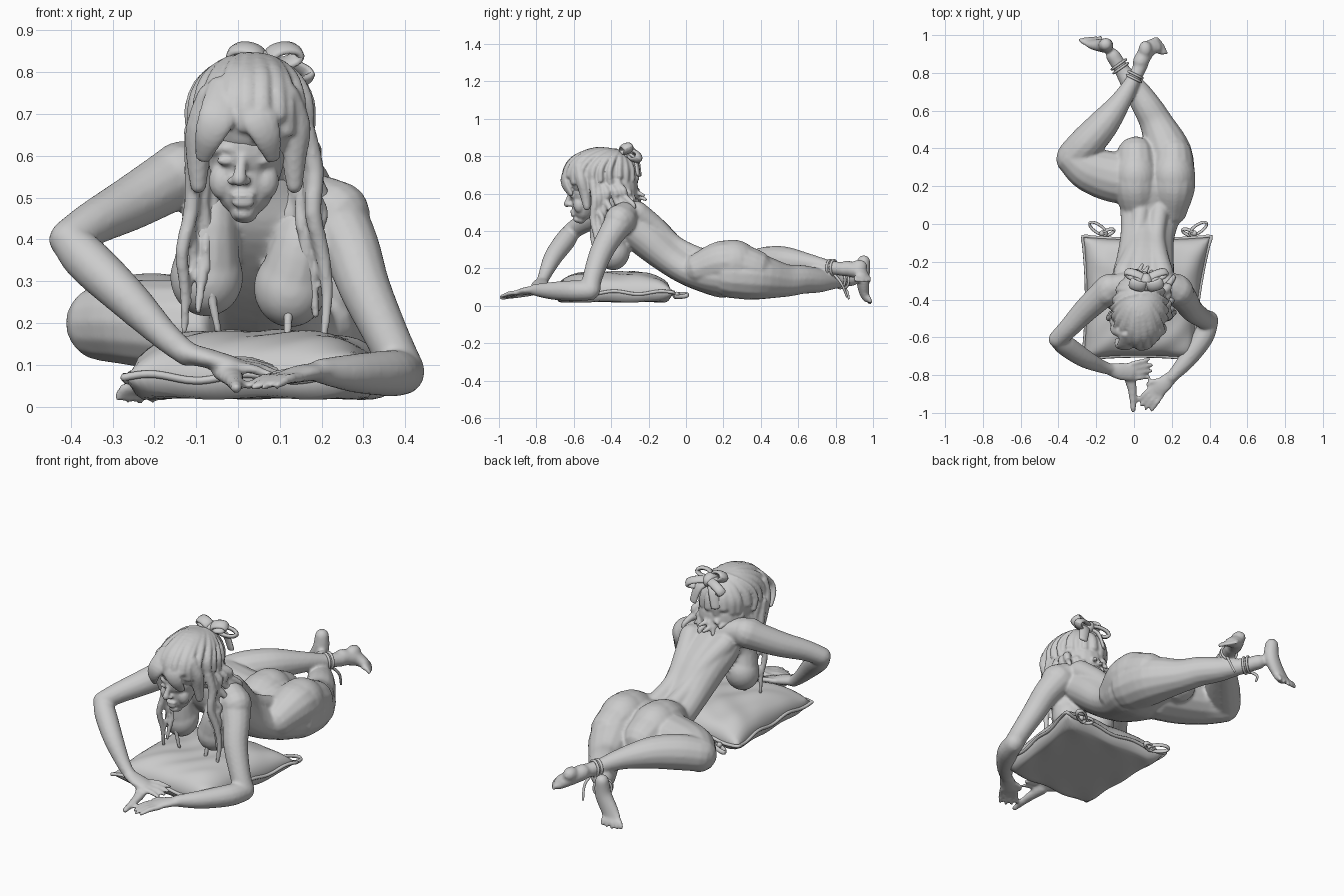
import bpy, bmesh, math, random
from mathutils import Vector, Matrix
random.seed(4)


def spline(pts, steps):
    # Catmull-Rom through rows of (x, y, z, width, depth)
    out, n = [], len(pts)
    for i in range(n - 1):
        p = [pts[max(i - 1, 0)], pts[i], pts[i + 1], pts[min(i + 2, n - 1)]]
        for s in range(steps):
            t = s / steps
            out.append([0.5 * (2 * b + (c - a) * t + (2 * a - 5 * b + 4 * c - d) * t * t
                        + (3 * b - a - 3 * c + d) * t ** 3) for a, b, c, d in zip(*p)])
    return out + [list(pts[-1])]


def tube(bm, pts, hint=(1, 0.2, 0.1), steps=4, sides=14):
    rows = spline([tuple(p) + (p[3],) if len(p) == 4 else tuple(p) for p in pts], steps)
    cs = [Vector(r[:3]) for r in rows]
    side, rings, last = Vector(hint), [], len(rows) - 1
    for i, (c, r) in enumerate(zip(cs, rows)):
        tan = (cs[min(i + 1, last)] - cs[max(i - 1, 0)]).normalized()
        side = (side - tan * side.dot(tan)).normalized()
        up, m = tan.cross(side), min(r[3], r[4])
        caps = [-80, -50, -25, 0] if i == 0 else [0, 25, 50, 80] if i == last else [0]
        for q in map(math.radians, caps):    # rounded ends
            rings.append([bm.verts.new(c + tan * m * math.sin(q) + math.cos(q)
                          * (side * math.cos(a) * r[3] + up * math.sin(a) * r[4]))
                          for a in (2 * math.pi * k / sides for k in range(sides))])
    for a, b in zip(rings, rings[1:]):
        for k in range(sides):
            bm.faces.new((a[k], a[(k + 1) % sides], b[(k + 1) % sides], b[k]))
    bm.faces.new(rings[0][::-1])
    bm.faces.new(rings[-1])


def ball(bm, c, r, rot=(0, 0, 0)):
    m = Matrix.Translation(c)
    for ang, ax in zip(rot, 'XYZ'):
        m = m @ Matrix.Rotation(math.radians(ang), 4, ax)
    bmesh.ops.create_uvsphere(bm, u_segments=20, v_segments=14, radius=1,
                              matrix=m @ Matrix.Diagonal((*r, 1)))


def finish(bm, name, voxel=None, smooth=0):
    bmesh.ops.recalc_face_normals(bm, faces=bm.faces)
    me = bpy.data.meshes.new(name)
    bm.to_mesh(me)
    bm.free()
    me.polygons.foreach_set('use_smooth', [True] * len(me.polygons))
    ob = bpy.data.objects.new(name, me)
    bpy.context.collection.objects.link(ob)
    if voxel:
        m = ob.modifiers.new('fuse', 'REMESH')
        m.mode, m.voxel_size, m.use_smooth_shade = 'VOXEL', voxel, True
    if smooth:
        m = ob.modifiers.new('soften', 'SMOOTH')
        m.factor, m.iterations = 0.5, smooth


def digits(bm, base, tip, across, count, width, r):
    # a fan of fingers or toes
    base, tip, across = Vector(base), Vector(tip), Vector(across).normalized()
    for i in range(count):
        k = i / (count - 1) - 0.5
        a = base + across * k * width
        b = tip + across * k * width * 1.3 - (tip - base) * abs(k) * 0.35
        m = (a + b) / 2 + Vector((0, 0, r * 0.5))
        tube(bm, [(*a, r), (*m, r), (*b, r * 0.75)], steps=3, sides=8)


# ---- Body ----
bm = bmesh.new()
tube(bm, [(.12, .32, .17, .13, .10), (.105, .2, .18, .2, .135), (.085, .05, .195, .163, .10),
          (.07, -.07, .26, .145, .10), (.06, -.2, .37, .155, .115), (.045, -.32, .47, .165, .105),
          (.04, -.38, .54, .10, .075), (.03, -.42, .59, .06, .06), (.025, -.46, .63, .055, .055)],
     hint=(1, .05, -.2), sides=20)
for s in (-1, 1):
    tube(bm, [(.09 + s * .05, .1, .25, .05), (.07 + s * .05, -.05, .325, .045),
              (.06 + s * .065, -.16, .42, .055), (.05 + s * .1, -.26, .5, .06)])  # back muscles
    b = Vector((.025 + s * .1, -.385, .297 - s * .013))                           # breast
    ball(bm, b, (.088, .085, .095), (-15, 0, 0))
    tube(bm, [(.05 + s * .11, -.36, .5 - s * .03, .055), (.04 + s * .11, -.4, .41 - s * .02, .068),
              (*b, .085)])
    c = Vector((.108 + s * .098, .25, .228))                                      # buttock
    ball(bm, c, (.12, .14, .125))
    tube(bm, [(c.x - s * .01, .08, .2, .09), (c.x, .18, .23, .115), (*c, .118), (c.x, .36, .2, .105)])
tube(bm, [(.04, -.3, .53, .06), (-.09, -.33, .565, .066), (-.14, -.36, .555, .078)])   # shoulders
tube(bm, [(.06, -.3, .5, .06), (.17, -.32, .49, .07), (.235, -.355, .46, .082)])
tube(bm, [(-.13, -.34, .56, .078), (-.25, -.45, .49, .066), (-.345, -.55, .44, .054),
          (-.405, -.61, .4, .048)])                          # left arm
tube(bm, [(-.405, -.61, .4, .046), (-.36, -.645, .35, .056), (-.265, -.71, .26, .05),
          (-.17, -.755, .165, .035), (-.12, -.77, .125, .03)])
tube(bm, [(.225, -.345, .46, .083), (.27, -.4, .38, .07), (.305, -.455, .28, .062),
          (.365, -.5, .15, .053), (.395, -.51, .085, .053)])  # right arm
tube(bm, [(.395, -.515, .08, .052), (.365, -.6, .08, .056), (.28, -.72, .08, .047),
          (.2, -.81, .085, .031)])
tube(bm, [(-.13, -.77, .13, .026, .032), (-.07, -.78, .115, .024, .047), (-.01, -.785, .1, .02, .047)],
     hint=(0, 0, 1))                                         # left hand
digits(bm, (-.02, -.78, .1), (.1, -.76, .082), (0, 1, .2), 4, .075, .0135)
tube(bm, [(-.03, -.79, .085, .035, .025), (-.01, -.87, .065, .026, .02), (-.004, -.985, .045, .014)],
     sides=10)
tube(bm, [(.21, -.8, .085, .022, .032), (.155, -.85, .08, .021, .044), (.12, -.885, .07, .017, .044)],
     hint=(0, 0, 1))                                         # right hand
digits(bm, (.125, -.88, .07), (.045, -.975, .045), (1, -.8, 0), 4, .068, .0135)
tube(bm, [(.16, -.83, .08, .016), (.11, -.83, .08, .013), (.07, -.85, .07, .01)], sides=8)
tube(bm, [(.04, .23, .185, .135), (-.11, .25, .19, .135, .118), (-.24, .29, .2, .118, .105),
          (-.32, .345, .2, .093)], hint=(0, 1, 0))           # left thigh
tube(bm, [(-.32, .36, .205, .088), (-.25, .43, .225, .092), (-.16, .53, .235, .082),
          (-.07, .65, .225, .056), (.0, .77, .205, .038), (.04, .85, .195, .038)])
tube(bm, [(.2, .24, .165, .125), (.18, .38, .155, .125), (.12, .53, .135, .09),
          (.07, .62, .14, .078), (.01, .71, .135, .066), (-.06, .81, .135, .042),
          (-.11, .89, .145, .039)])                          # right leg
tube(bm, [(.035, .86, .2, .042), (.075, .925, .18, .038, .042), (.115, .945, .155, .027, .044)],
     hint=(0, .3, 1))                                        # left foot
digits(bm, (.115, .94, .15), (.155, .945, .13), (.6, -1, 0), 5, .07, .013)
ball(bm, (.06, .925, .21), (.036, .045, .036))
tube(bm, [(-.15, .95, .235, .036), (-.155, .945, .16, .044, .038), (-.2, .95, .08, .047, .028),
          (-.22, .96, .045, .05, .02)])                      # right foot
digits(bm, (-.22, .965, .045), (-.235, .985, .015), (1, .1, 0), 5, .085, .014)
finish(bm, 'body', 0.0085, 5)

# ---- Face ----
bm = bmesh.new()
ball(bm, (.02, -.52, .625), (.1, .11, .115))
tube(bm, [(.02, -.52, .62, .097, .1), (.017, -.54, .55, .084, .075), (.015, -.555, .49, .06, .05),
          (.014, -.562, .464, .034, .026)])
tube(bm, [(.012, -.615, .61, .012), (.006, -.628, .57, .014), (.003, -.636, .545, .018)], sides=10)
for s in (-1, 1):
    ball(bm, (.003 + s * .016, -.62, .54), (.013, .015, .01))           # nostril
    ball(bm, (.014 + s * .042, -.607, .588), (.023, .014, .012))        # eyelid
    tube(bm, [(.014 + s * .015, -.615, .612, .01), (.014 + s * .045, -.612, .618, .01),
              (.014 + s * .075, -.585, .61, .008)], sides=8)            # brow
    ball(bm, (.014 + s * .05, -.57, .54), (.034, .032, .045))           # cheek
ball(bm, (.013, -.605, .505), (.03, .014, .009))
ball(bm, (.013, -.602, .488), (.028, .015, .013))
ball(bm, (.014, -.58, .462), (.025, .022, .018))
finish(bm, 'face', 0.006, 2)

# ---- Hair ----
bm = bmesh.new()
hc, hr = Vector((.03, -.455, .695)), Vector((.142, .2, .143))
ball(bm, hc, hr)
ball(bm, (.035, -.37, .62), (.125, .115, .13))
for i in range(22):   # combed locks running back from the fringe to the knot
    a = 2 * math.pi * (i + random.uniform(-.3, .3)) / 22
    end = 1.75 + .15 * math.sin(i * 2.4) - .1 * max(0, -math.sin(a))
    lock = []
    for k in range(5):
        t = .1 + (end - .1) * k / 4
        d = Vector((math.sin(t) * math.cos(a), math.sin(t) * math.sin(a) + .45 * math.cos(t) ** 2,
                    math.cos(t))).normalized()
        p = hc + Vector([d[j] * hr[j] * .965 for j in range(3)])
        lock.append((*p, .024, .017))
    tube(bm, lock, sides=8)
for s in (-1, 1):     # parted fringe, side sweep and face-framing lock
    tube(bm, [(.0 + s * .03, -.585, .77, .04, .02), (.0 + s * .048, -.645, .7, .046, .018),
              (.0 + s * .07, -.645, .645, .036, .016), (.0 + s * .085, -.615, .595, .02, .01)], sides=12)
    tube(bm, [(.025 + s * .09, -.57, .74, .035), (.025 + s * .115, -.56, .67, .035, .03),
              (.02 + s * .115, -.54, .6, .03), (.02 + s * .115, -.53, .53, .02)], sides=10)


def strand(x0, y0, z0, x1, y1, z1, r):
    pts = []
    for k in range(6):
        t = k / 5
        w = .01 * math.sin(k * 2.1 + x1 * 60)
        pts.append((x0 + (x1 - x0) * t ** .7 + w, y0 + (y1 - y0) * t + w,
                    z0 + (z1 - z0) * t, r * (1.1 - .65 * t * t)))
    tube(bm, pts, steps=3, sides=8)


for i in range(6):    # long locks over the chest
    strand(-.1 + .01 * i, -.51 + .025 * i, .66, -.135 + .016 * i, -.475 + .01 * (i % 3),
           .18 + .05 * ((i * 2) % 5), .019)
    strand(.16 - .005 * i, -.5 + .025 * i, .66, .215 - .018 * i, -.465 + .01 * (i % 3),
           .17 + .05 * ((i * 3) % 5), .021)
for i in range(11):   # shorter locks over shoulders and nape
    u = i / 10
    strand(-.07 + .21 * u, -.32 - .12 * abs(u - .5), .65, -.06 + .25 * u, -.22 - .16 * abs(u - .4),
           .57 - .08 * u + .03 * (i % 3), .021)
for i in range(4):    # locks hanging beside the right shoulder
    strand(.155, -.48 + .04 * i, .64, .2 + .01 * (i % 2), -.45 + .06 * i, .42 + .03 * i, .02)
finish(bm, 'hair', 0.007, 1)


# ---- Ribbon bow on the hair, small bows on the cushion, anklets ----
def loop(bm, c, u, v, r, w=None, n=12):
    c, u, v = Vector(c), Vector(u), Vector(v)
    tube(bm, [(*(c + u * math.cos(2 * math.pi * k / n) + v * math.sin(2 * math.pi * k / n)), r, w or r)
              for k in range(n + 1)], hint=u, steps=2, sides=8)


bm = bmesh.new()
for s in (-1, 1):
    loop(bm, (.065 + s * .045, -.32, .84), (s * .035, .01, .005), (0, -.008, .018), .011, .03)
    tube(bm, [(.065, -.31, .81, .02, .012), (.065 + s * .045, -.27, .78, .028, .011),
              (.065 + s * .07, -.255, .7, .025, .01)], sides=8)
    loop(bm, (.065 + s * .055, -.275, .8), (s * .05, .02, -.012), (0, .012, .018), .011, .024)
ball(bm, (.065, -.31, .815), (.035, .05, .038))
finish(bm, 'hair_bow')

bm = bmesh.new()
for x, s in ((-.17, -1), (.32, 1)):
    loop(bm, (x + s * .02, -.025, .055), (s * .045, .03, 0), (-s * .01, .018, .008), .007, .012)
    loop(bm, (x - s * .03, -.045, .055), (-s * .035, .012, 0), (0, .014, .008), .007, .012)
    ball(bm, (x, -.05, .06), (.015, .015, .015))
finish(bm, 'cushion_bows')

bm = bmesh.new()
for k in (0, .02):
    loop(bm, (k * .4, .77 + k, .203), (.037, -.018, 0), (0, 0, .041), .007)
    loop(bm, (-.07 - k * .5, .825 + k, .137), (.037, .026, 0), (0, 0, .043), .007)
tube(bm, [(.02, .79, .17, .008), (.04, .83, .12, .007), (.03, .86, .05, .006)], sides=8)
tube(bm, [(-.1, .83, .11, .008), (-.125, .86, .08, .007), (-.11, .87, .04, .006)], sides=8)
finish(bm, 'anklets')

# ---- Cushion: two puffed sheets sharing a seam, with pulled-in sides ----
bm = bmesh.new()
N = 32


def cushion_point(i, j, top):
    u, v = 2 * i / N - 1, 2 * j / N - 1
    f = max(0, (1 - u ** 4) * (1 - v ** 4)) ** .55
    x = .068 + .34 * u * (1 - .06 * (1 - v * v)) - .09 * (u + 1) * .5 * (1 - v) * .5
    y = -.39 + .325 * v * (1 - .05 * (1 - u * u))
    fold = .006 * math.sin(9 * u + 5 * v * v) * math.cos(7 * v - 3 * u) * f
    z = .07 + .11 * f + fold if top else .07 - .05 * min(1, f * 2)
    return x, y, z + .008 * math.sin(8 * (u - v)) * (1 - f)


for top in (True, False):
    g = [[bm.verts.new(cushion_point(i, j, top)) for j in range(N + 1)] for i in range(N + 1)]
    for i in range(N):
        for j in range(N):
            bm.faces.new((g[i][j], g[i + 1][j], g[i + 1][j + 1], g[i][j + 1]))
bmesh.ops.remove_doubles(bm, verts=bm.verts, dist=1e-5)
finish(bm, 'cushion')

# Piping along the cushion seam
bm = bmesh.new()
edge = ([(i, 0) for i in range(N)] + [(N, j) for j in range(N)]
        + [(N - i, N) for i in range(N)] + [(0, N - j) for j in range(N + 1)])
tube(bm, [(*cushion_point(i, j, True), .009) for i, j in edge[::2]], steps=2, sides=8)
finish(bm, 'cushion_piping')
